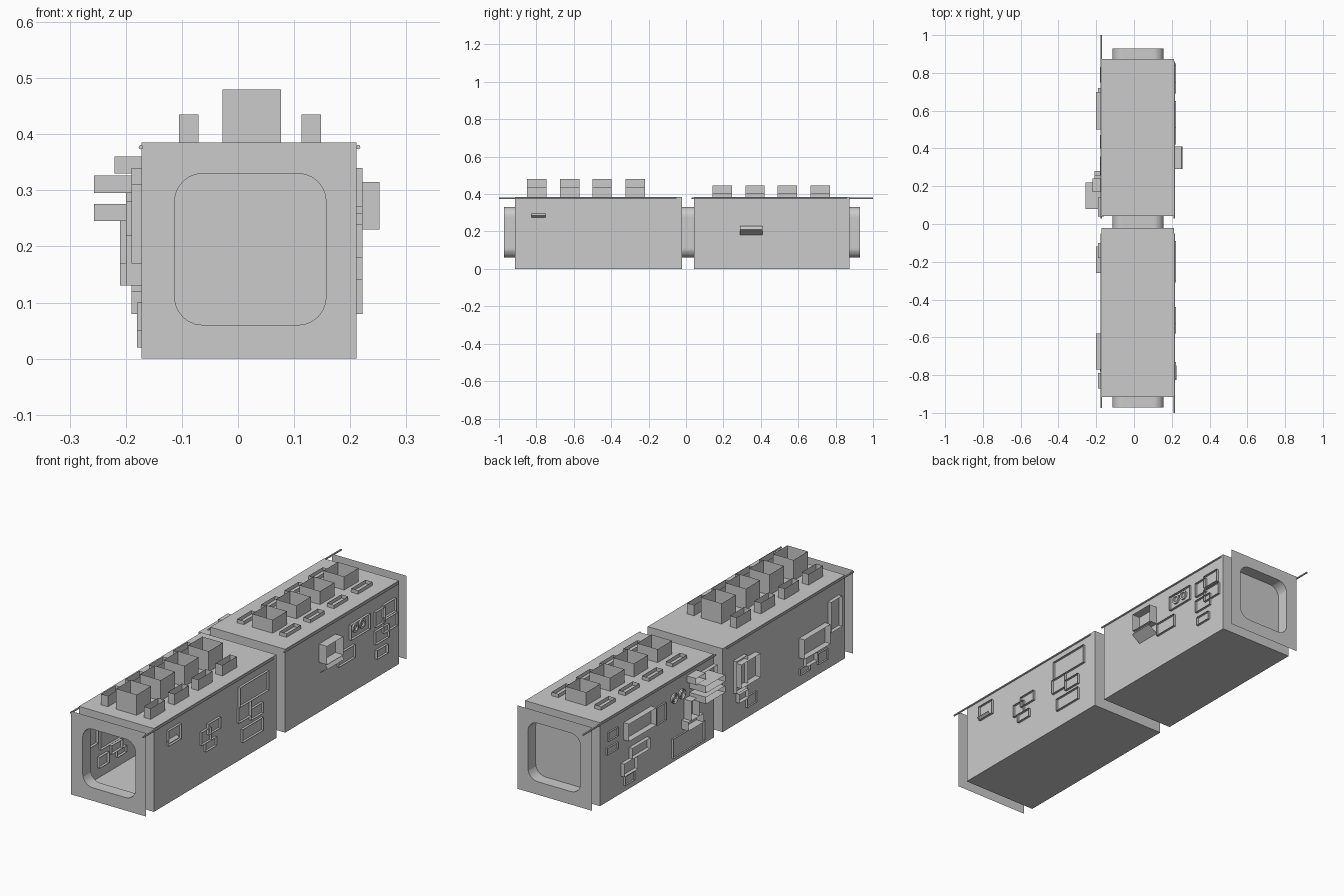
import bpy, bmesh, math

if "Cube" in bpy.data.objects:
    bpy.data.objects.remove(bpy.data.objects["Cube"])

X0, X1, H = -0.172, 0.211, 0.385        # shared body section
CX, CZ, HALF = 0.022, 0.195, 0.135      # centre and half-size of the doorway

grey = bpy.data.materials.new("hull grey")
grey.diffuse_color = (0.6, 0.6, 0.6, 1)
grey.use_nodes = True
grey.node_tree.nodes["Principled BSDF"].inputs["Base Color"].default_value = grey.diffuse_color


def finish(bm, name, normals=True):
    if normals:
        bmesh.ops.recalc_face_normals(bm, faces=bm.faces)
    me = bpy.data.meshes.new(name)
    bm.to_mesh(me)
    bm.free()
    me.materials.append(grey)
    ob = bpy.data.objects.new(name, me)
    bpy.context.collection.objects.link(ob)
    return ob


def sleeve(bm, x, y, z, axis):
    """Four thin walls of a box, left open at both ends along the axis."""
    v = {(i, j, k): bm.verts.new((x[i], y[j], z[k]))
         for i in (0, 1) for j in (0, 1) for k in (0, 1)}
    ring = [(0, 0), (1, 0), (1, 1), (0, 1)]

    def key(p, e):
        q = list(p)
        q.insert(axis, e)
        return tuple(q)
    for a, b in zip(ring, ring[1:] + ring[:1]):
        bm.faces.new([v[key(a, 0)], v[key(b, 0)], v[key(b, 1)], v[key(a, 1)]])


def doorway(bm, y, n=6, r=0.05):
    """Rounded doorway outline as four corner arcs."""
    arcs = []
    for c in range(4):
        a0 = c * math.pi / 2
        sx, sz = [(1, 1), (-1, 1), (-1, -1), (1, -1)][c]
        arcs.append([bm.verts.new((CX + sx * (HALF - r) + r * math.cos(a0 + t * math.pi / 2 / n), y,
                                   CZ + sz * (HALF - r) + r * math.sin(a0 + t * math.pi / 2 / n)))
                     for t in range(n + 1)])
    return arcs


def framed_wall(bm, y):
    """Square wall with the rounded doorway cut out."""
    arcs = doorway(bm, y)
    cor = [bm.verts.new((x, y, z)) for x, z in ((X1, H), (X0, H), (X0, 0), (X1, 0))]
    for i in range(4):
        for a, b in zip(arcs[i], arcs[i][1:]):
            bm.faces.new([cor[i], a, b])
        j = (i + 1) % 4
        bm.faces.new([cor[i], arcs[i][-1], arcs[j][0], cor[j]])


def tube(name, y0, y1):
    bm = bmesh.new()
    a, b = [sum(doorway(bm, y), []) for y in (y0, y1)]
    for i in range(len(a)):
        j = (i + 1) % len(a)
        bm.faces.new([a[i], a[j], b[j], b[i]])
    ob = finish(bm, name)
    for p in ob.data.polygons:
        p.use_smooth = abs(p.normal.x) < 0.99 and abs(p.normal.z) < 0.99


def car(name, y0, y1, front_open):
    bm = bmesh.new()
    sleeve(bm, (X0, X1), (y0, y1), (0, H), 1)
    for y, is_open in ((y0, front_open), (y1, False)):
        if is_open:
            framed_wall(bm, y)
        else:
            bm.faces.new([bm.verts.new((x, y, z)) for x, z in ((X0, 0), (X1, 0), (X1, H), (X0, H))])
    bmesh.ops.remove_doubles(bm, verts=bm.verts, dist=1e-5)
    finish(bm, name)


# Car bodies, linking tubes and end frames
car("front_car_body", -0.915, -0.022, True)
car("rear_car_body", 0.043, 0.873, False)
tube("front_tube", -0.972, -0.915)
tube("middle_tube", -0.022, 0.043)
tube("rear_tube", 0.873, 0.93)
for nm, y in (("front_frame", -0.972), ("rear_frame", 0.93)):
    b = bmesh.new()
    framed_wall(b, y)
    finish(b, nm)

# Roof vents: open-topped shafts in three rows
for nm, ys, big, small in (("front_roof_vents", (-0.797, -0.622, -0.449, -0.272), 0.48, 0.435),
                           ("rear_roof_vents", (0.195, 0.369, 0.541, 0.717), 0.447, 0.402)):
    b = bmesh.new()
    for y in ys:
        sleeve(b, (-0.028, 0.077), (y - 0.052, y + 0.052), (H, big), 2)
        for x in (-0.105, 0.113):
            sleeve(b, (x, x + 0.035), (y - 0.052, y + 0.052), (H, small), 2)
    finish(b, nm)

# Right wall panels: y0, y1, z0, z1 in hundredths
right = [(-82, -73, 27, 34), (-53, -44, 21, 26), (-58, -51, 18, 24), (-55, -47, 14, 18),
         (-30, -9, 25, 34), (-31, -22, 18, 25), (-22, -13, 16, 21), (-28, -13, 8, 14),
         (42, 54, 16, 22), (51, 65, 25, 32), (75, 84, 26, 32), (69, 76, 24, 31),
         (75, 85, 19, 25), (69, 79, 16, 22), (70, 78, 9, 13)]
b = bmesh.new()
for r in right:
    y0, y1, z0, z1 = [k / 100 for k in r]
    sleeve(b, (0.205, 0.222), (y0, y1), (z0, z1), 0)
sleeve(b, (0.205, 0.252), (0.29, 0.41), (0.23, 0.315), 0)
finish(b, "right_wall_panels")

# Sloping flaps on the right wall
b = bmesh.new()
for y0, y1, prof in ((0.29, 0.41, ((0.211, 0.18), (0.256, 0.21), (0.24, 0.23))),
                     (-0.825, -0.75, ((0.211, 0.275), (0.226, 0.285), (0.213, 0.295)))):
    for p, q in zip(prof, prof[1:]):
        b.faces.new([b.verts.new(c) for c in ((p[0], y0, p[1]), (p[0], y1, p[1]),
                                              (q[0], y1, q[1]), (q[0], y0, q[1]))])
finish(b, "right_wall_flaps")

# Left wall panels: y0, y1, z0, z1, outer x in hundredths
left = [(75, 82, 28, 32, -18), (75, 83, 22, 25, -18), (50, 70, 24, 32, -20), (53, 66, 14, 19, -19),
        (62, 72, 8, 14, -19), (63, 70, 3, 7, -18), (40, 47, 22, 30, -18), (17, 28, 13, 17, -21),
        (20, 26, 17, 26, -21), (17, 24, 33, 36, -22), (12, 35, 2, 11, -18), (4, 14, 28, 34, -19),
        (-26, -12, 17, 28, -20), (-18, -10, 15, 30, -19), (-19, -12, 10, 14, -19),
        (-26, -19, 5, 10, -18), (-77, -58, 13, 22, -20), (-69, -61, 8, 12, -19),
        (-78, -71, 5, 10, -18), (-65, -58, 5, 8, -18), (-87, -79, 17, 31, -19)]
b = bmesh.new()
for r in left:
    y0, y1, z0, z1, x = [k / 100 for k in r]
    sleeve(b, (x, -0.16), (y0, y1), (z0, z1), 0)
for z in (0.295, 0.245):
    sleeve(b, (-0.257, -0.172), (0.08, 0.22), (z, z + 0.031), 0)
finish(b, "left_wall_panels")

# Round ports in pairs on the rear car
for nm, x, ys in (("right_ports", 0.215, (0.55, 0.6)), ("left_ports", -0.176, (0.28, 0.335))):
    b = bmesh.new()
    for y in ys:
        loops = [[b.verts.new((x + dx, y + r * math.cos(k * math.pi / 6), 0.293 + r * math.sin(k * math.pi / 6)))
                  for k in range(12)] for r, dx in ((0.022, -0.004), (0.022, 0.004), (0.013, 0.004), (0.013, -0.004))]
        for p, q in zip(loops, loops[1:]):
            for k in range(12):
                m = (k + 1) % 12
                b.faces.new([p[k], p[m], q[m], q[k]])
    finish(b, nm)

# Thin pipes along the roof edges
for nm, x, y0, y1 in (("front_right_pipe", 0.214, -1.0, -0.05), ("front_left_pipe", -0.173, -0.975, -0.05),
                      ("rear_right_pipe", 0.214, 0.03, 0.86), ("rear_left_pipe", -0.173, 0.03, 1.0)):
    b = bmesh.new()
    bmesh.ops.create_cone(b, cap_ends=True, segments=8, radius1=0.004, radius2=0.004, depth=y1 - y0)
    ob = finish(b, nm)
    ob.rotation_euler.x = math.pi / 2
    ob.location = (x, (y0 + y1) / 2, 0.377)
